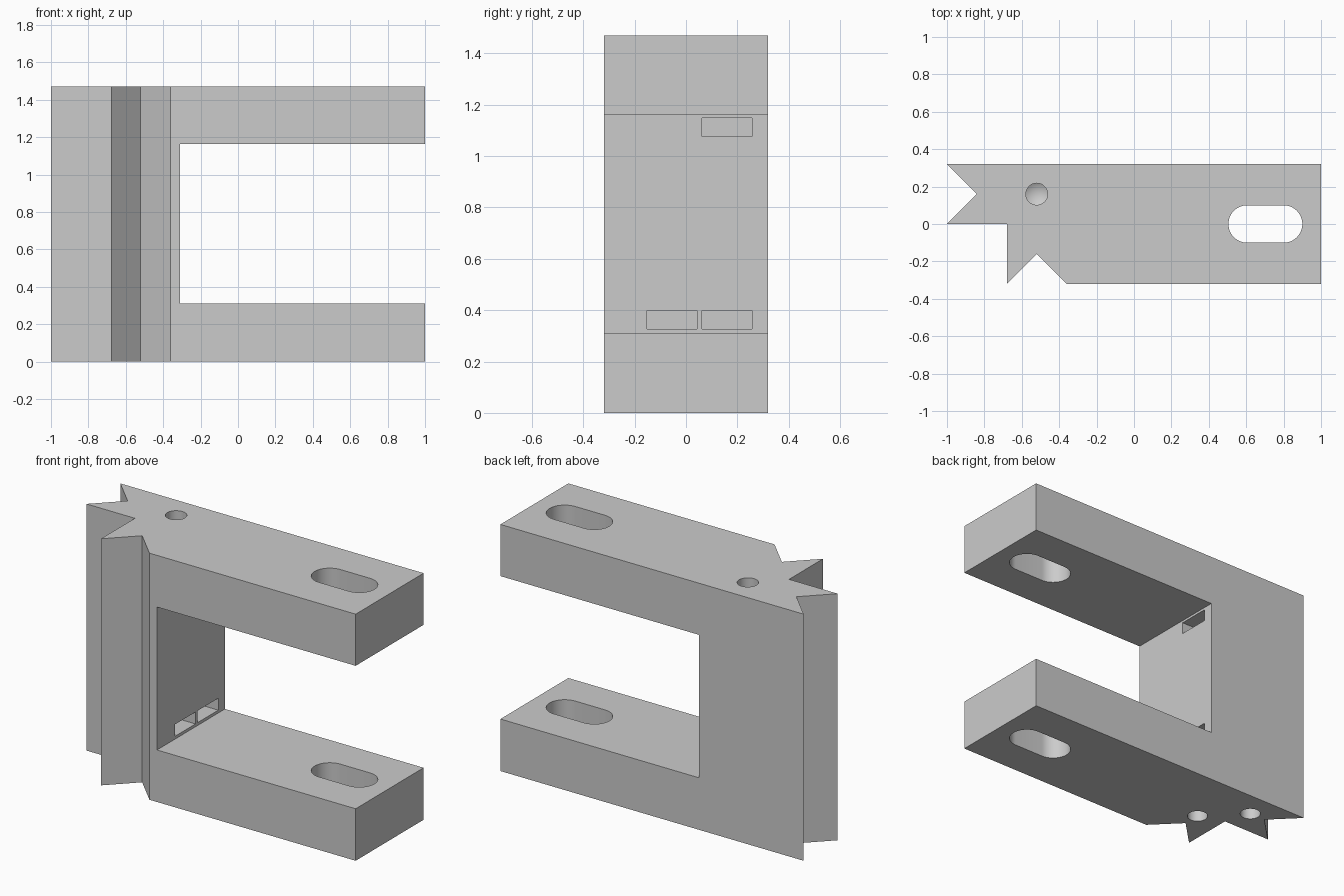
import bpy, bmesh, math

if "Cube" in bpy.data.objects:
    bpy.data.objects.remove(bpy.data.objects["Cube"])

HEIGHT = 1.47
grey = bpy.data.materials.new("light_grey")
grey.diffuse_color = (0.6, 0.6, 0.6, 1)
grey.use_nodes = True
grey.node_tree.nodes["Principled BSDF"].inputs["Base Color"].default_value = grey.diffuse_color


def prism(name, outline, z0, z1):
    """Extrude a flat outline from z0 to z1."""
    bm = bmesh.new()
    face = bm.faces.new([bm.verts.new((x, y, z0)) for x, y in outline])
    ext = bmesh.ops.extrude_face_region(bm, geom=[face])
    top = [v for v in ext["geom"] if isinstance(v, bmesh.types.BMVert)]
    bmesh.ops.translate(bm, verts=top, vec=(0, 0, z1 - z0))
    return finish(name, bm)


def drill(name, x, y, start, shoulder, tip, r=0.058, n=48):
    """Blind hole with a conical end."""
    bm = bmesh.new()
    rings = [[bm.verts.new((x + r * math.cos(2 * math.pi * i / n),
                            y + r * math.sin(2 * math.pi * i / n), z))
              for i in range(n)] for z in (start, shoulder)]
    point = bm.verts.new((x, y, tip))
    bm.faces.new(rings[0])
    for i in range(n):
        j = (i + 1) % n
        bm.faces.new((rings[0][i], rings[0][j], rings[1][j], rings[1][i]))
        bm.faces.new((rings[1][i], rings[1][j], point))
    return finish(name, bm)


def finish(name, bm):
    bmesh.ops.recalc_face_normals(bm, faces=bm.faces)
    mesh = bpy.data.meshes.new(name)
    bm.to_mesh(mesh)
    bm.free()
    mesh.materials.append(grey)
    obj = bpy.data.objects.new(name, mesh)
    bpy.context.collection.objects.link(obj)
    return obj


def box_outline(x0, x1, y0, y1):
    return [(x0, y0), (x1, y0), (x1, y1), (x0, y1)]


def slot_outline(x0, x1, r, n=24):
    """Round-ended slot along x."""
    pts = []
    for cx, a0 in ((x1 - r, -math.pi / 2), (x0 + r, math.pi / 2)):
        for i in range(n + 1):
            a = a0 + math.pi * i / n
            pts.append((cx + r * math.cos(a), r * math.sin(a)))
    return pts


# Bracket body with two V notches
bracket = prism("bracket", [
    (-1, 0.32), (-0.84, 0.16), (-1, 0), (-0.68, 0), (-0.68, -0.32),
    (-0.52, -0.16), (-0.36, -0.32), (1, -0.32), (1, 0.32)], 0, HEIGHT)

cutters = [
    # Gap between the two arms
    prism("arm_gap_cutter", box_outline(-0.31, 1.2, -0.5, 0.5), 0.31, 1.162),
    # Mounting slot through both arms
    prism("slot_cutter", slot_outline(0.505, 0.9, 0.1), -0.1, HEIGHT + 0.1),
]

# Screw holes, each crossed by a nut pocket opening into the gap
for name, x, y, upper in (("top", -0.52, 0.16, True),
                          ("bottom_front", -0.52, -0.055, False),
                          ("bottom_back", -0.735, 0.16, False)):
    z0, z1 = (1.077, 1.148) if upper else (0.327, 0.398)
    ends = ((HEIGHT + 0.1, 0.95, 0.915) if upper
            else (-0.1, 0.525, 0.56))
    cutters.append(prism(name + "_pocket_cutter",
                         box_outline(x - 0.097, -0.25, y - 0.097, y + 0.097), z0, z1))
    cutters.append(drill(name + "_hole_cutter", x, y, *ends))

for c in cutters:
    mod = bracket.modifiers.new(c.name, "BOOLEAN")
    mod.operation = "DIFFERENCE"
    mod.solver = "EXACT"
    mod.object = c

# Apply the cuts and remove the cutters
bpy.context.view_layer.objects.active = bracket
bracket.select_set(True)
for mod in list(bracket.modifiers):
    bpy.ops.object.modifier_apply(modifier=mod.name)
for c in cutters:
    bpy.data.objects.remove(c, do_unlink=True)

bpy.ops.object.shade_smooth_by_angle(angle=math.radians(25))
